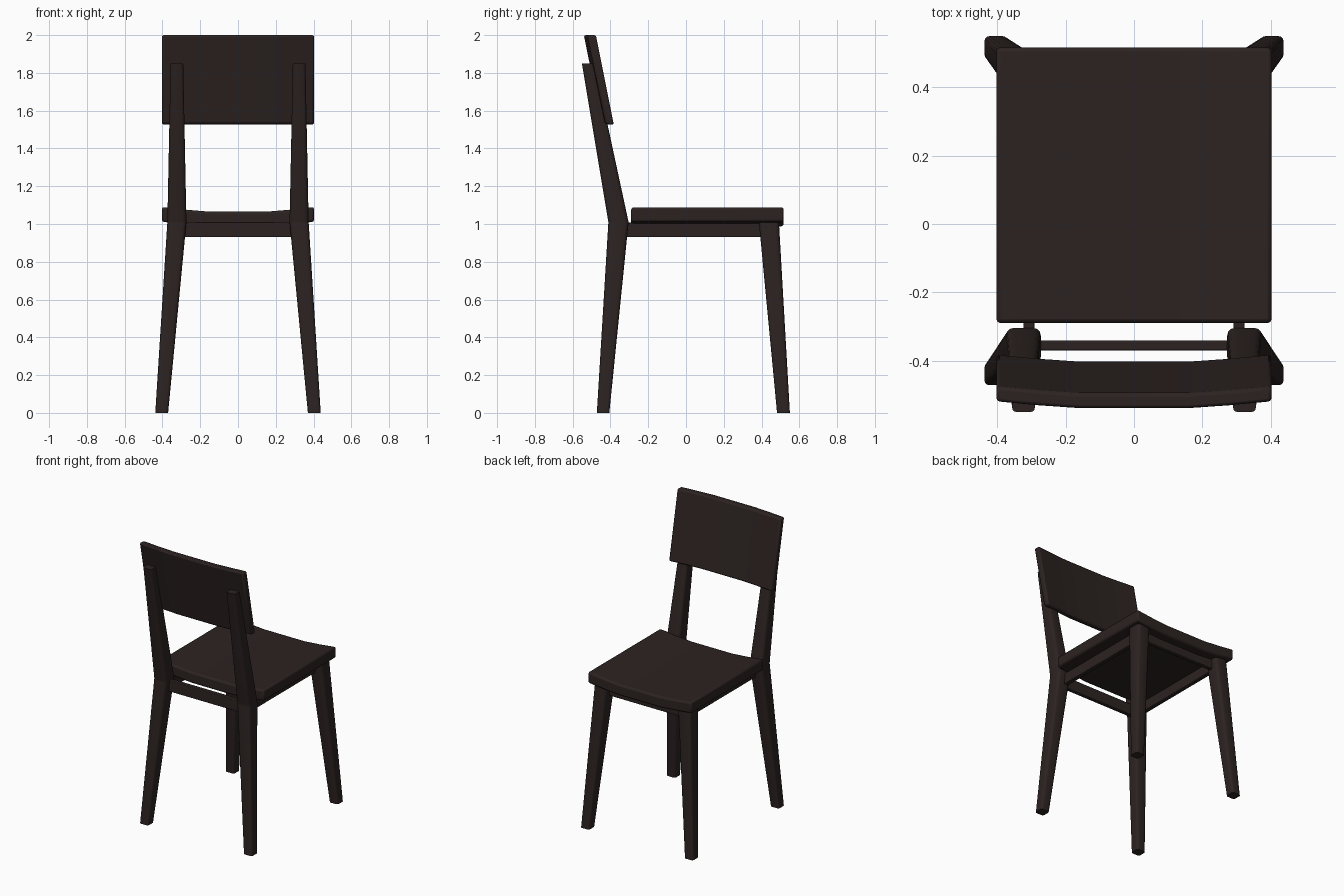
import bpy, bmesh, math

if "Cube" in bpy.data.objects:
    bpy.data.objects.remove(bpy.data.objects["Cube"])

wood = bpy.data.materials.new("dark brown wood")
wood.diffuse_color = (0.025, 0.0165, 0.0155, 1)
wood.use_nodes = True
wood.node_tree.nodes["Principled BSDF"].inputs["Base Color"].default_value = wood.diffuse_color


def loft(name, rings, bevel=0.0):
    """Skin a list of matching closed rings, capped at both ends."""
    bm = bmesh.new()
    vs = [[bm.verts.new(p) for p in ring] for ring in rings]
    n = len(rings[0])
    for a, b in zip(vs, vs[1:]):
        for i in range(n):
            j = (i + 1) % n
            bm.faces.new((a[i], a[j], b[j], b[i]))
    bm.faces.new(vs[0])
    bm.faces.new(vs[-1])
    bmesh.ops.recalc_face_normals(bm, faces=bm.faces)
    me = bpy.data.meshes.new(name)
    bm.to_mesh(me)
    bm.free()
    me.materials.append(wood)
    ob = bpy.data.objects.new(name, me)
    bpy.context.collection.objects.link(ob)
    if bevel:
        m = ob.modifiers.new("soft edges", 'BEVEL')
        m.width, m.segments = bevel, 2
        m.limit_method, m.angle_limit = 'ANGLE', math.radians(40)
    bpy.ops.object.select_all(action='DESELECT')
    ob.select_set(True)
    bpy.context.view_layer.objects.active = ob
    bpy.ops.object.shade_smooth_by_angle(angle=math.radians(35))
    return ob


def rounded(x0, x1, y0, y1, z, side):
    """Horizontal rounded rectangle ring, mirrored to the given side."""
    r = 0.22 * min(x1 - x0, y1 - y0)
    pts = []
    for k, (cx, cy) in enumerate([(x1 - r, y1 - r), (x0 + r, y1 - r),
                                  (x0 + r, y0 + r), (x1 - r, y0 + r)]):
        for s in range(4):
            a = math.radians(90 * k + 30 * s)
            pts.append((side * (cx + r * math.cos(a)), cy + r * math.sin(a), z))
    return pts


def box(name, x0, x1, y0, y1, z0, z1):
    ring = [(y0, z0), (y1, z0), (y1, z1), (y0, z1)]
    loft(name, [[(x, y, z) for y, z in ring] for x in (x0, x1)], 0.004)


# Splayed legs, back posts and side rails
for side, label in ((-1, "left"), (1, "right")):
    loft("front_leg_" + label, [
        rounded(0.370, 0.438, 0.482, 0.550, 0, side),
        rounded(0.274, 0.374, 0.386, 0.492, 1.01, side)])
    loft("back_leg_" + label, [
        rounded(0.370, 0.438, -0.472, -0.406, 0, side),
        rounded(0.273, 0.374, -0.411, -0.304, 1.01, side)])
    loft("back_post_" + label, [
        rounded(0.273, 0.374, -0.411, -0.304, 1.01, side),
        rounded(0.290, 0.357, -0.551, -0.485, 1.85, side)])
    xs = sorted((side * 0.292, side * 0.324))
    box("side_rail_" + label, *xs, -0.355, 0.44, 0.93, 1.008)

# Cross rails under the seat
box("back_rail", -0.31, 0.31, -0.37, -0.341, 0.93, 1.01)
box("front_rail", -0.31, 0.31, 0.421, 0.45, 0.93, 1.0)

# Gently dished seat and curved backrest: flat middle, raised ends
stations = [(-0.403, 1), (-0.28, 0.42), (-0.16, 0), (0.16, 0), (0.28, 0.42), (0.403, 1)]
seat = [(-0.29, 0.988), (0.517, 0.988), (0.517, 1.066), (-0.29, 1.066)]
loft("seat", [[(x, y, z + 0.024 * t) for y, z in seat] for x, t in stations], 0.012)
back = [(-0.445, 1.53), (-0.401, 1.525), (-0.496, 2.0), (-0.541, 2.0)]
loft("backrest", [[(x, y + 0.02 * t, z) for y, z in back] for x, t in stations], 0.01)
